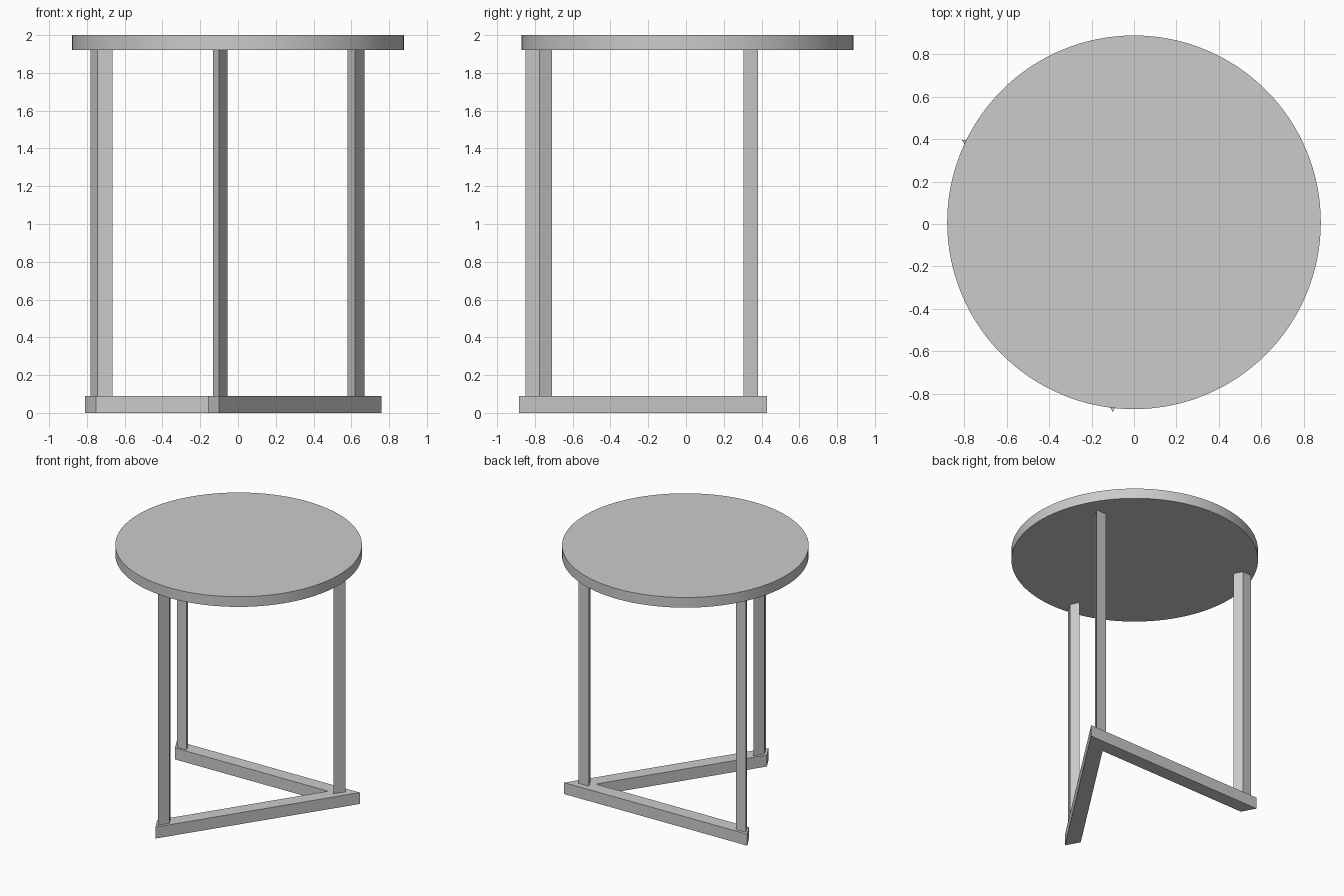
import bpy, bmesh
from mathutils import Vector

if "Cube" in bpy.data.objects:
    bpy.data.objects.remove(bpy.data.objects["Cube"])


def prism(name, pts, z0, z1):
    """Extrude a flat outline from z0 up to z1."""
    bm = bmesh.new()
    face = bm.faces.new([bm.verts.new((x, y, z0)) for x, y in pts])
    ext = bmesh.ops.extrude_face_region(bm, geom=[face])
    top = [v for v in ext["geom"] if isinstance(v, bmesh.types.BMVert)]
    bmesh.ops.translate(bm, vec=(0, 0, z1 - z0), verts=top)
    bmesh.ops.recalc_face_normals(bm, faces=bm.faces)
    me = bpy.data.meshes.new(name)
    bm.to_mesh(me)
    bm.free()
    ob = bpy.data.objects.new(name, me)
    bpy.context.collection.objects.link(ob)
    return ob


BASE_H, TOP_Z = 0.09, 1.92

# Base: two mitred bars forming an open triangle
tip_l, tip_f, apex = Vector((-0.81, 0.395)), Vector((-0.10, -0.885)), Vector((0.76, 0.43))
cut = (tip_f - tip_l).normalized() * 0.12
in_l, in_f = tip_l + cut, tip_f - cut
# inner corner: where the two offset bar edges meet
d1, d2 = apex - tip_l, apex - tip_f
t = (in_f - in_l).cross(d2) / d1.cross(d2)
inner = in_l + d1 * t
prism("base_frame", [tip_l, in_l, inner, in_f, tip_f, apex], 0, BASE_H)

# Legs: slanted posts following the bar and mitre directions
legs = {
    "left_leg": [(-0.78, 0.37), (-0.745, 0.305), (-0.665, 0.31), (-0.70, 0.378)],
    "front_leg": [(-0.10, -0.85), (-0.056, -0.775), (-0.09, -0.71), (-0.133, -0.785)],
    "apex_leg": [(0.58, 0.378), (0.62, 0.305), (0.67, 0.382)],
}
for name, pts in legs.items():
    prism(name, pts, BASE_H, TOP_Z)

# Round top
bpy.ops.mesh.primitive_cylinder_add(vertices=128, radius=0.88, depth=2 - TOP_Z,
                                    location=(0, 0.008, (2 + TOP_Z) / 2))
bpy.context.object.name = "table_top"
bpy.ops.object.shade_smooth_by_angle()
